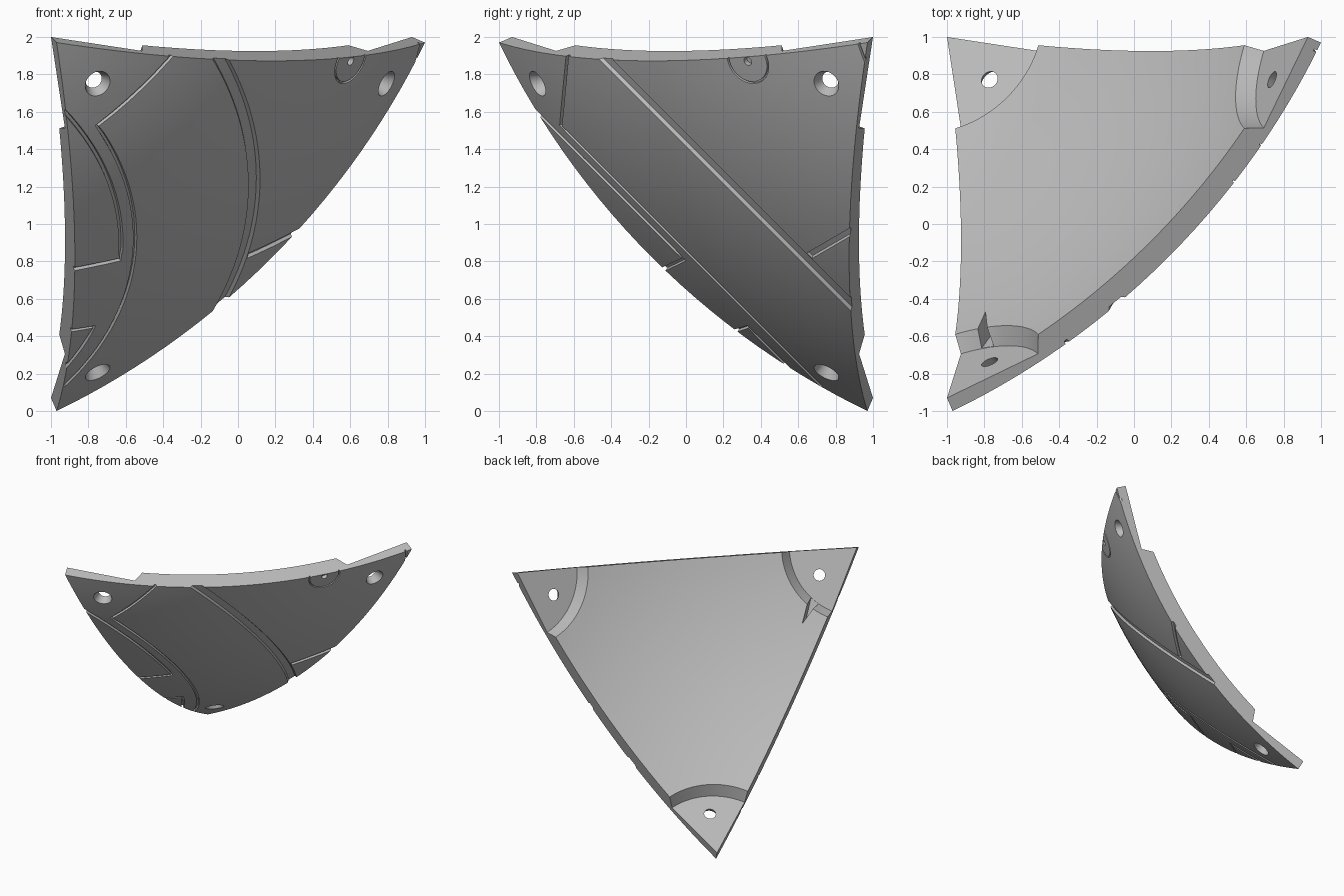
import bpy, bmesh, math
from mathutils import Vector

cube = bpy.data.objects.get("Cube")
if cube:
    bpy.data.objects.remove(cube)

CENTRE = Vector((-2.4, 2.4, 3.4))   # centre of the spherical panel
R_OUT, R_IN = 3.956, 3.82
SEGMENTS = 28


def corner(side, tip, i):
    """One of three matching points, placed by symmetry about the panel axis."""
    p = [side] * 3
    p[i] = tip
    return Vector((-p[0], p[1], 1 + p[2]))


def on_sphere(p, radius=R_OUT):
    return CENTRE + (p - CENTRE).normalized() * radius


def at(y, z):
    """Point of the outer surface at a given y and z."""
    dy, dz = y - CENTRE.y, z - CENTRE.z
    return Vector((CENTRE.x + math.sqrt(R_OUT ** 2 - dy * dy - dz * dz), y, z))


def make_object(name, bm):
    bmesh.ops.recalc_face_normals(bm, faces=bm.faces)
    mesh = bpy.data.meshes.new(name)
    bm.to_mesh(mesh)
    bm.free()
    obj = bpy.data.objects.new(name, mesh)
    bpy.context.collection.objects.link(obj)
    return obj


# Curved triangular shell
bm = bmesh.new()
bm.faces.new([bm.verts.new(corner(0.97, -1, i)) for i in range(3)])
bmesh.ops.subdivide_edges(bm, edges=bm.edges[:], cuts=SEGMENTS - 1, use_grid_fill=True)
for v in bm.verts:
    v.co = on_sphere(v.co)
extruded = bmesh.ops.extrude_face_region(bm, geom=bm.faces[:], use_keep_orig=True)["geom"]
for v in extruded:
    if isinstance(v, bmesh.types.BMVert):
        v.co = on_sphere(v.co, R_IN)
panel = make_object("curved_panel", bm)
bpy.context.view_layer.objects.active = panel
panel.select_set(True)


def cut(bm):
    cutter = make_object("cutter", bm)
    cutter.hide_render = True
    mod = panel.modifiers.new("cut", "BOOLEAN")
    mod.operation, mod.solver, mod.object = "DIFFERENCE", "EXACT", cutter
    bpy.ops.object.modifier_apply(modifier=mod.name)
    bpy.data.objects.remove(cutter)


def cut_cone(base, axis, length, r1, r2, sides=32):
    """Cut a round recess running from base along axis."""
    bm = bmesh.new()
    matrix = axis.to_track_quat("Z", "Y").to_matrix().to_4x4()
    matrix.translation = base + axis * (length / 2)
    bmesh.ops.create_cone(bm, cap_ends=True, segments=sides, radius1=r1,
                          radius2=r2, depth=length, matrix=matrix)
    cut(bm)


def cut_groove(points, width, depth=0.018, closed=False):
    """Cut a bevelled channel along a path on the outer surface."""
    bm = bmesh.new()
    rings, n = [], len(points)
    for i, p in enumerate(points):
        before = points[i - 1] if closed or i else p
        after = points[(i + 1) % n] if closed or i < n - 1 else p
        up = (p - CENTRE).normalized()
        side = up.cross(after - before).normalized() * width / 2
        section = [(-1.2, depth), (1.2, depth), (0.65, -depth), (-0.65, -depth)]
        rings.append([bm.verts.new(p + side * s + up * h) for s, h in section])
    for i in range(n if closed else n - 1):
        a, b = rings[i], rings[(i + 1) % n]
        for k in range(4):
            bm.faces.new((a[k], a[k - 1], b[k - 1], b[k]))
    if not closed:
        bm.faces.new(rings[0])
        bm.faces.new(rings[-1][::-1])
    cut(bm)


def path(*stops):
    """Straight runs between (y, z) stops, laid onto the surface."""
    pts = [at(*stops[0])]
    for (y0, z0), (y1, z1) in zip(stops, stops[1:]):
        steps = max(2, int(math.hypot(y1 - y0, z1 - z0) / 0.07))
        pts += [at(y0 + (y1 - y0) * t / steps, z0 + (z1 - z0) * t / steps)
                for t in range(1, steps + 1)]
    return pts


# Flat mounting pads and countersunk holes at the three corners
for i in range(3):
    tip = corner(0.97, -1, i)
    inward = (CENTRE - tip).normalized()
    cut_cone(tip + inward * 0.082, inward, 0.22, 0.545, 0.64, 96)
    cut_cone(corner(0.75, -0.79, i) - inward * 0.03, inward, 0.12, 0.084, 0.034)

# Small V-shaped notch in the wall of the front pad
tip = corner(0.97, -1, 1)
inward = (CENTRE - tip).normalized()
bm = bmesh.new()
for x, y in ((-0.84, -0.70), (-0.75, -0.70), (-0.75, -0.575)):
    flat = Vector((x, y, 0))
    height = (tip + inward * 0.084 - flat).dot(inward) / inward.z
    p = flat + Vector((0, 0, height))
    bm.verts.new(p)
    bm.verts.new(p + inward * 0.2)
bmesh.ops.convex_hull(bm, input=bm.verts[:])
cut(bm)

# Panel lines on the outer surface
cut_groove(path((-0.57, 2.02), (0.97, 0.48)), 0.085)            # main band
cut_groove(path((0.66, 0.83), (0.97, 1.01)), 0.045)             # branch of main band
cut_groove(path((-0.63, 1.95), (-0.67, 1.525), (0.72, 0.135)), 0.022)
cut_groove(path((-0.82, 1.62), (-0.01, 0.81), (-0.15, 0.745)), 0.026)
cut_groove(path((0.22, 0.415), (0.33, 0.45), (0.64, 0.14)), 0.022)
cut_groove(path((0.91, 2.0), (0.97, 1.84)), 0.014)

# Round hatch outline with a small dimple at the top edge
hatch = at(0.33, 1.87)
up = (hatch - CENTRE).normalized()
e1 = up.orthogonal().normalized()
e2 = up.cross(e1)
angles = [math.tau * k / 40 for k in range(40)]
cut_groove([on_sphere(hatch + (e1 * math.cos(a) + e2 * math.sin(a)) * 0.125)
            for a in angles], 0.012, 0.012, closed=True)
cut_cone(hatch + up * 0.03, -up, 0.06, 0.024, 0.024, 20)

# One plain grey
grey = bpy.data.materials.new("plain_grey")
grey.use_nodes = True
colour = (0.5, 0.5, 0.5, 1)
grey.diffuse_color = colour
grey.node_tree.nodes["Principled BSDF"].inputs["Base Color"].default_value = colour
panel.data.materials.clear()
panel.data.materials.append(grey)
bpy.ops.object.shade_smooth_by_angle(angle=math.radians(20))
